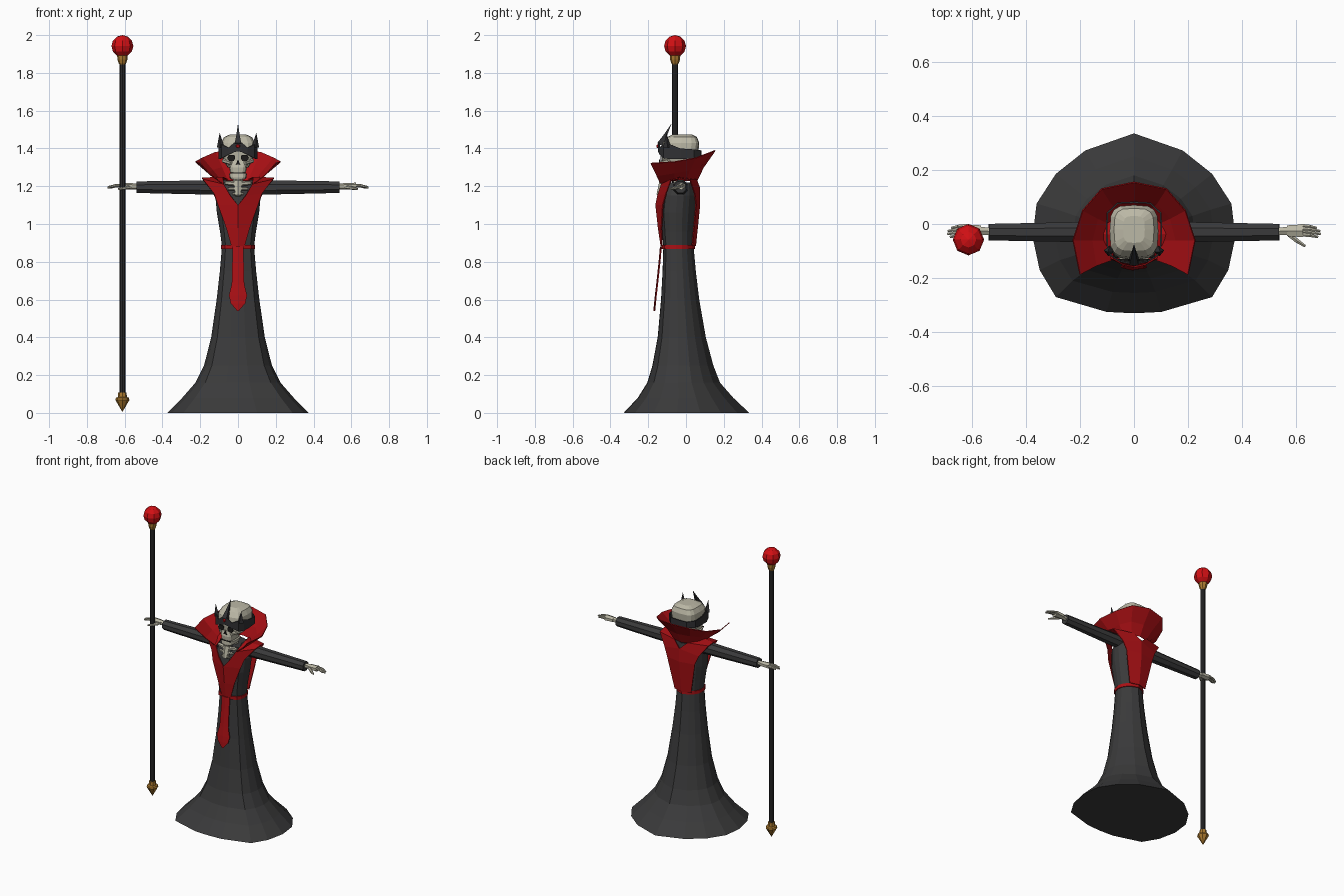
import bpy, bmesh, math
from mathutils import Vector

if "Cube" in bpy.data.objects:
    bpy.data.objects.remove(bpy.data.objects["Cube"])


def material(name, rgb):
    m = bpy.data.materials.new(name)
    m.diffuse_color = (*rgb, 1)
    m.use_nodes = True
    m.node_tree.nodes["Principled BSDF"].inputs["Base Color"].default_value = m.diffuse_color
    return m


CLOTH = material("charcoal cloth", (0.042, 0.042, 0.043))
RED = material("deep red cloth", (0.40, 0.005, 0.007))
GEM = material("bright red gem", (0.65, 0.005, 0.007))
BONE = material("bone", (0.50, 0.48, 0.38))
METAL = material("dark metal", (0.03, 0.03, 0.033))
WOOD = material("black shaft", (0.024, 0.024, 0.025))
GOLD = material("gold", (0.42, 0.20, 0.03))
SOCKET = material("socket black", (0.012, 0.011, 0.010))


def finish(name, bm, mat, thick=0):
    bmesh.ops.remove_doubles(bm, verts=bm.verts, dist=1e-5)
    bmesh.ops.recalc_face_normals(bm, faces=bm.faces)
    me = bpy.data.meshes.new(name)
    bm.to_mesh(me)
    bm.free()
    me.materials.append(mat)
    ob = bpy.data.objects.new(name, me)
    bpy.context.collection.objects.link(ob)
    if thick:
        mod = ob.modifiers.new("thickness", 'SOLIDIFY')
        mod.thickness = thick
        mod.offset = 0
    return ob


def skin(bm, rows, closed=False, caps=False):
    """Bridge rows of points with quads."""
    vr = [[bm.verts.new(p) for p in r] for r in rows]
    n = len(vr[0])
    for a, b in zip(vr, vr[1:]):
        for i in range(n if closed else n - 1):
            j = (i + 1) % n
            bm.faces.new((a[i], a[j], b[j], b[i]))
    if caps:
        bm.faces.new(vr[0])
        bm.faces.new(vr[-1])


def mirror_row(half):
    """Half row starting on the centre line, extended to both sides."""
    return [(-x, y, z) for x, y, z in half[:0:-1]] + list(half)


def rings(name, rows, shape, mat):
    """Loft rows of (z, half width, front y, back y) using a unit outline."""
    bm = bmesh.new()
    skin(bm, [[(x * w, (f + b) / 2 + y * (b - f) / 2, z) for x, y in shape]
              for z, w, f, b in rows], True, True)
    return finish(name, bm, mat)


def limb(bm, p0, p1, r0, r1, sides=6, squash=1.0):
    """Tapered prism between two points."""
    p0, p1 = Vector(p0), Vector(p1)
    q = (p1 - p0).to_track_quat('Z', 'Y')
    def ring(p, r):
        pts = []
        for i in range(sides):
            a = math.tau * (i + 0.5) / sides
            pts.append(p + q @ Vector((r * math.cos(a), r * squash * math.sin(a), 0)))
        return pts
    skin(bm, [ring(p0, r0), ring(p1, max(r1, 0.0005))], True, True)


def limbs(name, parts, mat, mirror=False):
    bm = bmesh.new()
    for p0, p1, r0, r1, *rest in parts:
        limb(bm, p0, p1, r0, r1, *rest)
        if mirror and (p0[0] or p1[0]):
            limb(bm, (-p0[0], *p0[1:]), (-p1[0], *p1[1:]), r0, r1, *rest)
    return finish(name, bm, mat)


def plate(name, polys, y, mat):
    """Thin flat shapes facing forward, mirrored left and right."""
    bm = bmesh.new()
    for poly in polys:
        for s in (-1, 1):
            bm.faces.new([bm.verts.new((s * px, y, pz)) for px, pz in poly])
    return finish(name, bm, mat, 0.006)


# Egg-shaped robe outline
half = [(0, 1), (.48, .81), (.77, .55), (.96, .22), (1, -.15),
        (.93, -.52), (.77, -.82), (.27, -.985)]
outline = half + [(-x, y) for x, y in half[:0:-1]]
outline.insert(8, (0, -1))

# Robe skirt and torso
rings("robe_skirt", [(0, .375, -.33, .335), (.08, .295, -.255, .25), (.16, .225, -.205, .18),
                     (.25, .18, -.178, .145), (.4, .142, -.15, .105), (.6, .113, -.132, .07),
                     (.75, .096, -.124, .052), (.88, .085, -.12, .04)], outline, CLOTH)
rings("robe_torso", [(.88, .085, -.12, .04), (.96, .095, -.127, .045), (1.06, .112, -.135, .055),
                     (1.15, .12, -.125, .06), (1.22, .10, -.10, .05)], outline, CLOTH)
rings("belt", [(.868, .091, -.129, .048), (.89, .091, -.129, .048)], outline, RED)

# Sleeves
limbs("sleeves", [((.06, -.03, 1.194), (.3, -.03, 1.194), .043, .038, 8),
                  ((.3, -.03, 1.194), (.537, -.03, 1.195), .038, .033, 8)], CLOTH, True)

# Mantle running from the front of the belt over the shoulders to the back
mantle = [((0, -.132, .885), (.035, -.126, .885)), ((0, -.146, .98), (.062, -.129, .98)),
          ((0, -.159, 1.1), (.105, -.122, 1.1)), ((.04, -.15, 1.15), (.125, -.105, 1.16)),
          ((.075, -.13, 1.21), (.185, -.078, 1.235)), ((.08, -.04, 1.247), (.19, -.03, 1.243)),
          ((.05, .055, 1.235), (.185, .02, 1.235)), ((0, .072, 1.19), (.13, .045, 1.16)),
          ((0, .072, 1.1), (.105, .052, 1.1)), ((0, .05, .885), (.062, .032, .885))]
bm = bmesh.new()
for s in (-1, 1):
    skin(bm, [[(s * x, y, z) for x, y, z in r] for r in mantle])
finish("mantle", bm, RED, .006)

# Hanging front sash
bm = bmesh.new()
skin(bm, [[(-w, y, z), (0, y - .004, z), (w, y, z)] for z, y, w in
          ((.88, -.131, .03), (.8, -.138, .03), (.68, -.151, .033),
           (.62, -.158, .048), (.58, -.162, .038), (.54, -.166, .004))])
finish("sash", bm, RED, .006)

# Flared collar, open at the front
base = [(0, .058, 1.23), (.055, .045, 1.23), (.09, 0, 1.23), (.105, -.06, 1.23), (.085, -.135, 1.215)]
mid = [(0, .092, 1.3), (.085, .075, 1.3), (.135, .02, 1.285), (.155, -.06, 1.27), (.14, -.155, 1.255)]
rim = [(0, .155, 1.39), (.12, .13, 1.38), (.19, .05, 1.35), (.226, -.06, 1.33), (.2, -.187, 1.322)]
bm = bmesh.new()
skin(bm, [mirror_row(r) for r in (base, mid, rim)])
finish("collar", bm, RED, .005)

# Skull
def box_round(n, power):
    pts = []
    for i in range(n):
        a = math.tau * i / n
        c, s = math.cos(a), math.sin(a)
        pts.append((math.copysign(abs(c) ** power, c), math.copysign(abs(s) ** power, s)))
    return pts


square = box_round(16, .57)
rings("skull", [(1.3, .055, -.112, .02), (1.33, .074, -.125, .052), (1.38, .09, -.13, .066),
                (1.43, .09, -.122, .07), (1.46, .074, -.1, .058), (1.475, .04, -.07, .03)], square, BONE)
rings("upper_jaw", [(1.273, .042, -.138, -.03), (1.3, .047, -.14, -.02), (1.335, .06, -.13, -.02)], square, BONE)
rings("lower_jaw", [(1.235, .034, -.137, -.04), (1.245, .044, -.14, -.03), (1.268, .048, -.138, -.02)], square, BONE)
limbs("cheekbones", [((.035, -.134, 1.322), (.078, -.09, 1.335), .011, .011)], BONE, True)
plate("eye_sockets", [[(.014, 1.352), (.022, 1.334), (.046, 1.334), (.058, 1.35), (.048, 1.366), (.02, 1.366)]],
      -.133, SOCKET)
plate("nose_hole", [[(0, 1.342), (0, 1.316), (.013, 1.312)]], -.14, SOCKET)
plate("tooth_line", [[(0, 1.273), (.04, 1.273), (.04, 1.267), (0, 1.267)]], -.137, SOCKET)

# Neck, collar bones and breastbone
limbs("neck", [((0, -.04, 1.2), (0, -.045, 1.29), .028, .026, 8)], BONE)
limbs("chest_bones", [((0, -.14, 1.15), (0, -.115, 1.225), .017, .026),
                      ((0, -.122, 1.212), (.068, -.11, 1.218), .013, .011),
                      ((0, -.134, 1.188), (.052, -.122, 1.186), .010, .008),
                      ((0, -.139, 1.165), (.03, -.134, 1.158), .008, .006)], BONE, True)

# Crown band with brow gem and three backswept spikes
cols = [(0, -.145, 1.385, 1.435), (.02, -.144, 1.38, 1.43), (.05, -.138, 1.368, 1.405),
        (.085, -.117, 1.348, 1.42), (.099, -.08, 1.343, 1.42), (.101, -.03, 1.343, 1.4),
        (.099, .04, 1.348, 1.395), (.06, .077, 1.35, 1.39), (0, .08, 1.35, 1.39)]
bm = bmesh.new()
skin(bm, [mirror_row([(x, y, z0) for x, y, z0, z1 in cols]),
          mirror_row([(x, y, z1) for x, y, z0, z1 in cols])])
finish("crown_band", bm, METAL, .006)
limbs("crown_spikes", [((0, -.138, 1.42), (0, -.112, 1.465), .024, .013, 4),
                       ((0, -.112, 1.465), (0, -.076, 1.532), .013, 0, 4),
                       ((.092, -.1, 1.405), (.097, -.104, 1.482), .02, 0, 4)], METAL, True)
limbs("brow_gem", [((0, -.14, 1.412), (0, -.156, 1.412), .014, .007, 6)], GEM)

# Bony hands: wrist, palm, four fingers and a curled thumb
hand = [((.52, -.028, 1.197), (.57, -.025, 1.2), .015, .017),
        ((.565, -.025, 1.2), (.625, -.025, 1.2), .023, .027, 6, .7),
        ((.575, -.04, 1.195), (.605, -.064, 1.19), .010, .009),
        ((.605, -.064, 1.19), (.633, -.082, 1.185), .009, .005)]
for i in range(4):
    y, z = -.006 - .011 * i, 1.2 + .004 * (i % 2)
    reach = (.675, .688, .69, .68)[i]
    hand += [((.615, y, z), (.65, y - .003, z), .008, .007),
             ((.65, y - .003, z), (reach, y - .009, z - .008), .007, .005)]
limbs("hands", hand, BONE, True)

# Staff with gold fittings and a faceted orb
SX, SY = -.612, -.058


def turned(name, profile, mat, sides=8):
    bm = bmesh.new()
    skin(bm, [[(SX + r * math.cos(math.tau * i / sides), SY + r * math.sin(math.tau * i / sides), z)
               for i in range(sides)] for z, r in profile], True, True)
    return finish(name, bm, mat)


turned("staff_shaft", [(.09, .0155), (1.86, .0155)], WOOD)
turned("staff_tip", [(.008, .002), (.068, .037), (.08, .034), (.084, .024), (.108, .022)], GOLD)
turned("staff_neck", [(1.842, .014), (1.852, .02), (1.87, .026), (1.892, .028)], GOLD)
turned("staff_orb", [(1.942 - .058 * math.cos(math.pi * k / 6), max(.058 * math.sin(math.pi * k / 6), .0006))
                     for k in range(7)], GEM)
